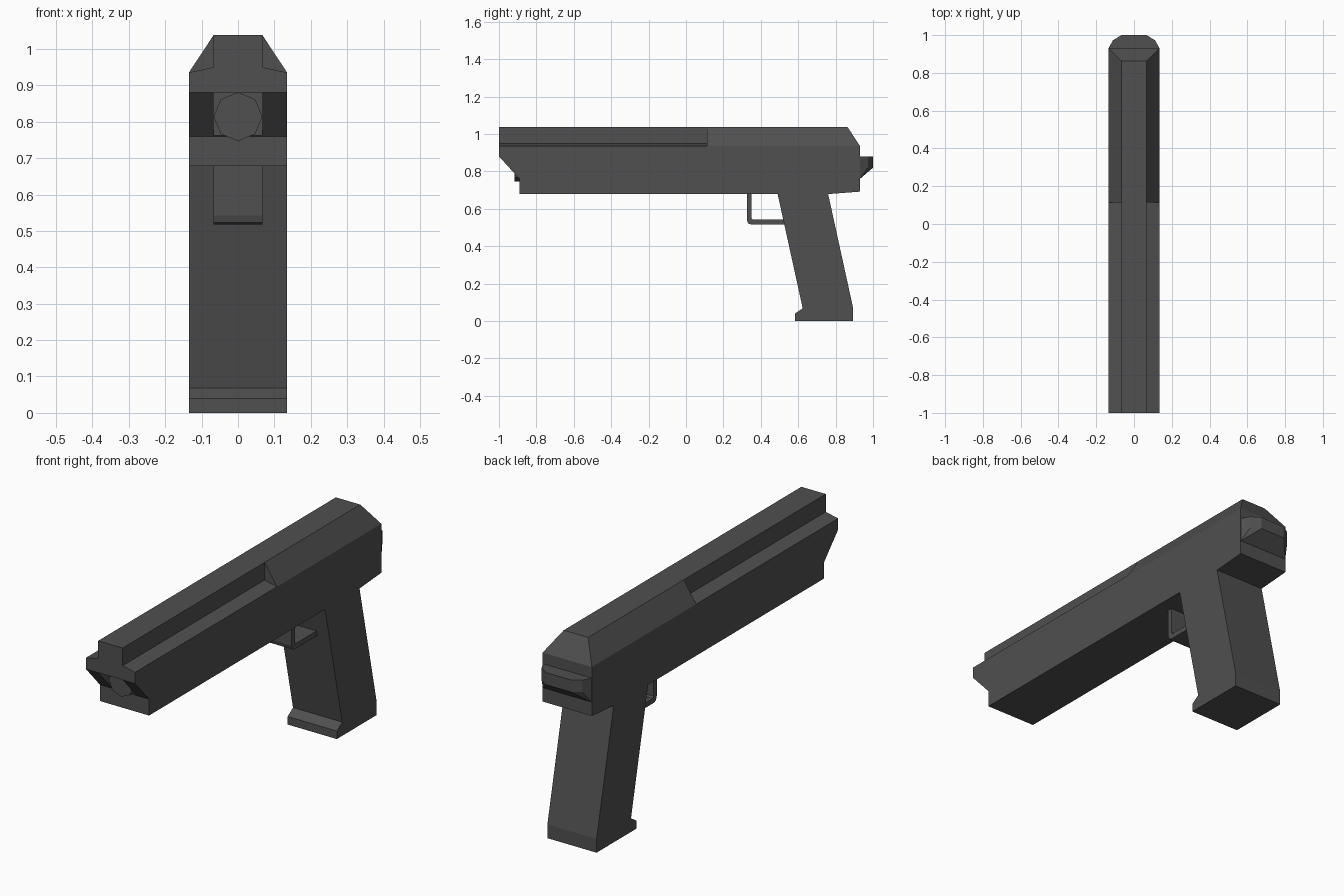
import bpy, bmesh
from math import pi
from mathutils import Matrix

if "Cube" in bpy.data.objects:
    bpy.data.objects.remove(bpy.data.objects["Cube"])

W, T = 0.135, 0.067   # half widths: body, narrow top

dark = bpy.data.materials.new("dark_grey")
dark.diffuse_color = (0.08, 0.08, 0.08, 1)
dark.use_nodes = True
dark.node_tree.nodes["Principled BSDF"].inputs["Base Color"].default_value = dark.diffuse_color


def finish(name, bm):
    bmesh.ops.recalc_face_normals(bm, faces=bm.faces)
    mesh = bpy.data.meshes.new(name)
    bm.to_mesh(mesh)
    bm.free()
    mesh.materials.append(dark)
    obj = bpy.data.objects.new(name, mesh)
    bpy.context.collection.objects.link(obj)
    return obj


def prism(name, points, offset):
    """Extrude a closed 3D outline along an offset."""
    bm = bmesh.new()
    face = bm.faces.new([bm.verts.new(p) for p in points])
    ext = bmesh.ops.extrude_face_region(bm, geom=[face], use_keep_orig=True)
    moved = [e for e in ext["geom"] if isinstance(e, bmesh.types.BMVert)]
    bmesh.ops.translate(bm, verts=moved, vec=offset)
    return finish(name, bm)


def side_prism(name, yz, half):
    return prism(name, [(-half, y, z) for y, z in yz], (2 * half, 0, 0))


def mirrored_hull(name, points):
    """Convex solid through points and their mirror images in x."""
    bm = bmesh.new()
    for x, y, z in points:
        bm.verts.new((x, y, z))
        bm.verts.new((-x, y, z))
    bmesh.ops.convex_hull(bm, input=bm.verts)
    bmesh.ops.dissolve_limit(bm, angle_limit=0.01, verts=bm.verts, edges=bm.edges)
    return finish(name, bm)


# Frame and grip in one side profile
frame = side_prism("frame_and_grip", [
    (-1, 0.935), (-1, 0.88), (-0.89, 0.76), (-0.89, 0.679), (0.49, 0.679),
    (0.624, 0.068), (0.582, 0.04), (0.582, 0), (0.894, 0), (0.894, 0.068),
    (0.76, 0.679), (0.931, 0.692), (0.931, 0.935)], W)

# Slot in the nose around the barrel
slot = side_prism("slot_cutter", [
    (-1.1, 0.762), (-0.8895, 0.762), (-0.8895, 0.88), (-1.1, 0.88)], T)
slot.hide_render = True
slot.hide_viewport = True
cut = frame.modifiers.new("nose_slot", "BOOLEAN")
cut.operation = "DIFFERENCE"
cut.solver = "EXACT"
cut.object = slot

# Eight-sided barrel end
bm = bmesh.new()
bmesh.ops.create_cone(bm, cap_ends=True, segments=8, radius1=0.067, radius2=0.067,
                      depth=0.06,
                      matrix=Matrix.Translation((0, -0.888, 0.814)) @ Matrix.Rotation(pi / 2, 4, "X"))
finish("barrel", bm)

# Narrow front rail with sloping ledges
prism("front_rail", [
    (-W, -1, 0.935), (W, -1, 0.935), (T, -1, 0.95), (T, -1, 1.038),
    (-T, -1, 1.038), (-T, -1, 0.95)], (0, 1.113, 0))

# Chamfered rear slide with sloping back
mirrored_hull("rear_slide", [
    (W, 0.113, 0.935), (T, 0.113, 1.038), (W, 0.931, 0.935), (T, 0.863, 1.038)])

# Rounded tang at the back, tapering underneath
mirrored_hull("rear_tang", [
    (W, 0.93, 0.88), (0.112, 0.972, 0.88), (T, 1, 0.88),
    (W, 0.93, 0.82), (0.112, 0.972, 0.82), (T, 1, 0.82),
    (W, 0.93, 0.76)])

# Trigger guard strip with a rounded corner
side_prism("trigger_guard", [
    (0.325, 0.69), (0.325, 0.543), (0.331, 0.523), (0.346, 0.517), (0.54, 0.517),
    (0.54, 0.542), (0.357, 0.542), (0.35, 0.55), (0.35, 0.69)], T)
